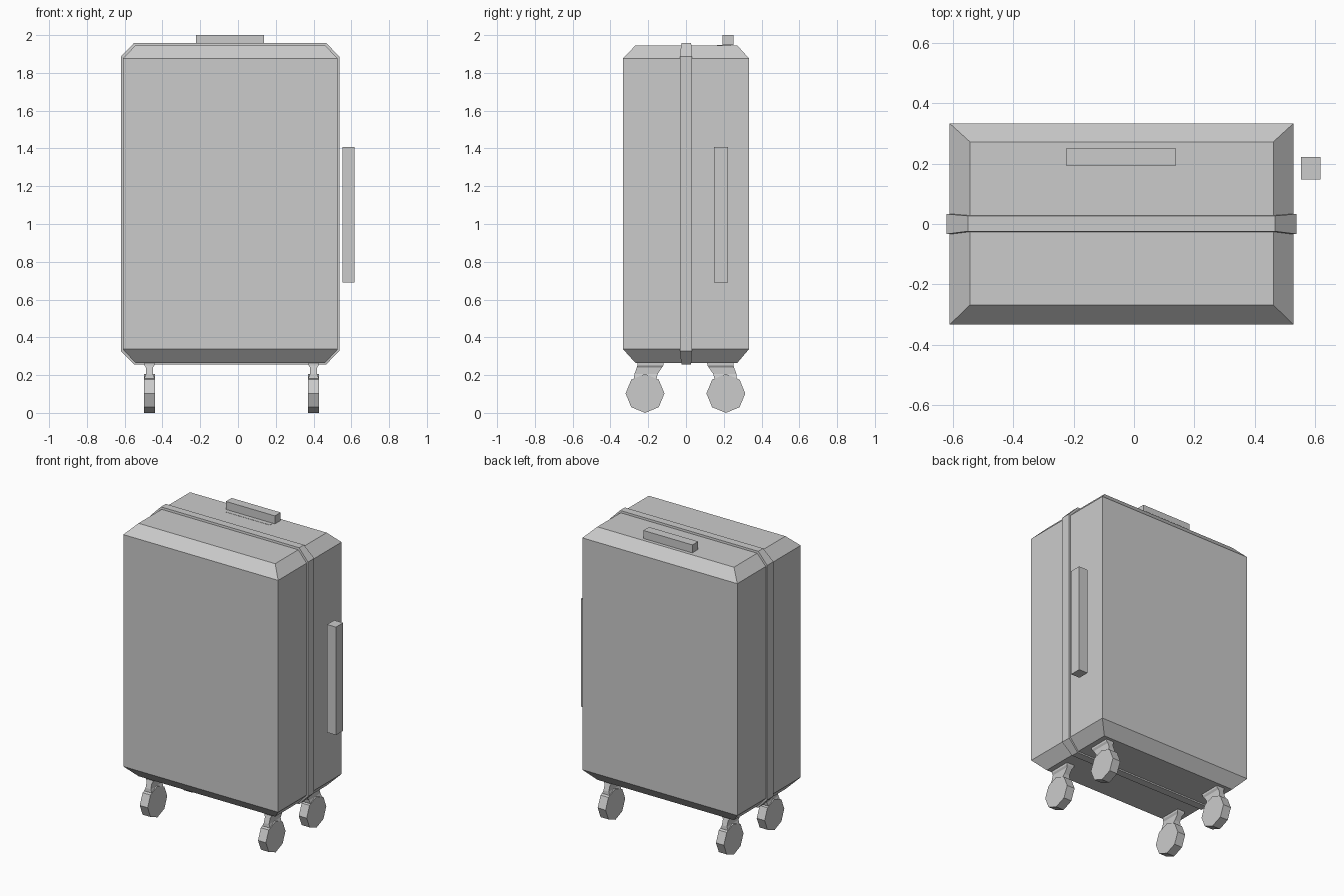
import bpy, math
from mathutils import Matrix

if "Cube" in bpy.data.objects:
    bpy.data.objects.remove(bpy.data.objects["Cube"])


def mesh_object(name, verts, faces):
    me = bpy.data.meshes.new(name)
    me.from_pydata(verts, [], faces)
    me.update()
    ob = bpy.data.objects.new(name, me)
    bpy.context.collection.objects.link(ob)
    return ob


def loft(name, sections):
    """Stack rectangles (x0, x1, y0, y1, z), bottom to top, into a closed solid."""
    verts, faces = [], []
    for x0, x1, y0, y1, z in sections:
        verts += [(x0, y0, z), (x1, y0, z), (x1, y1, z), (x0, y1, z)]
    for k in range(len(sections) - 1):
        a = 4 * k
        for i in range(4):
            j = (i + 1) % 4
            faces.append((a + i, a + j, a + 4 + j, a + 4 + i))
    n = len(verts)
    faces += [(3, 2, 1, 0), (n - 4, n - 3, n - 2, n - 1)]
    return mesh_object(name, verts, faces)


def box(name, x0, x1, y0, y1, z0, z1):
    return loft(name, [(x0, x1, y0, y1, z0), (x0, x1, y0, y1, z1)])


# Shell with chamfered top and bottom
loft("shell", [
    (-0.543, 0.461, -0.268, 0.272, 0.265),
    (-0.610, 0.528, -0.333, 0.333, 0.337),
    (-0.610, 0.528, -0.333, 0.333, 1.877),
    (-0.543, 0.461, -0.268, 0.272, 1.945)])

# Raised zip band around the middle
loft("zip_band", [
    (-0.550, 0.466, -0.024, 0.027, 0.256),
    (-0.620, 0.537, -0.033, 0.033, 0.328),
    (-0.620, 0.537, -0.033, 0.033, 1.886),
    (-0.550, 0.466, -0.024, 0.027, 1.959)])

# Handles
box("top_handle", -0.223, 0.137, 0.192, 0.252, 1.947, 2.0)
box("top_handle_plate", -0.202, 0.120, 0.163, 0.235, 1.93, 1.9465)
box("side_handle", 0.552, 0.617, 0.147, 0.222, 0.69, 1.407)

# Four casters: octagonal wheel plus tapered bracket
R = 0.103
for cx, xs in ((-0.469, "left"), (0.400, "right")):
    for cy, s, ys in ((-0.217, -1, "front"), (0.211, 1, "back")):
        bpy.ops.mesh.primitive_cylinder_add(vertices=8, radius=R, depth=0.058)
        wheel = bpy.context.object
        wheel.name = f"wheel_{ys}_{xs}"
        wheel.data.transform(Matrix.Rotation(math.pi / 2, 4, 'Y'))
        wheel.location = (cx, cy, R)

        def section(hx, near, far, z):
            y0, y1 = sorted((cy + s * near, cy + s * far))
            return (cx - hx, cx + hx, y0, y1, z)

        loft(f"bracket_{ys}_{xs}", [
            section(0.027, -0.055, 0.055, 0.17),
            section(0.027, -0.062, 0.058, 0.185),
            section(0.019, -0.066, 0.056, 0.205),
            section(0.019, -0.090, 0.044, 0.24),
            section(0.027, -0.098, 0.040, 0.252),
            section(0.027, -0.100, 0.040, 0.275)])
